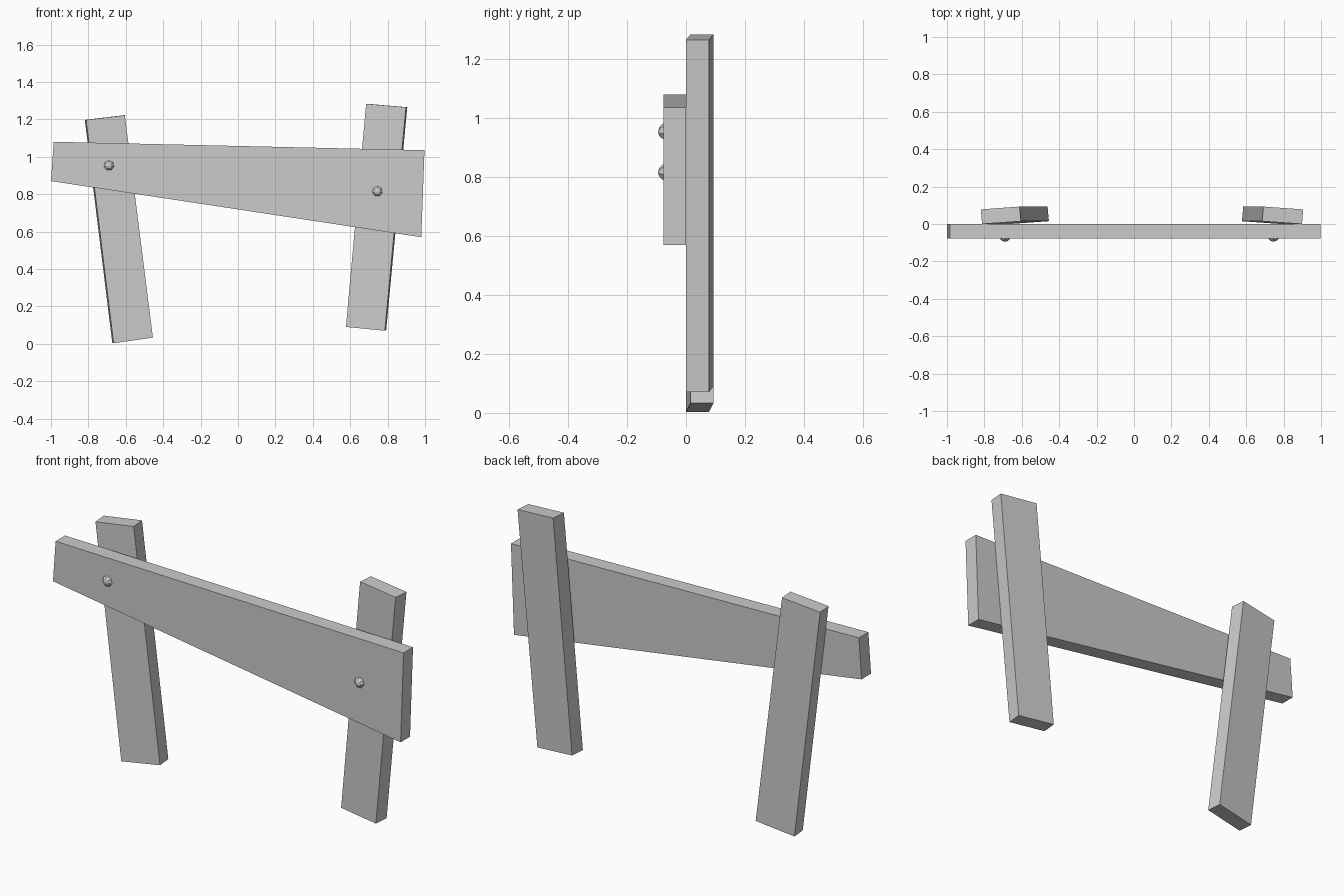
import bpy, bmesh, math
from mathutils import Vector, Matrix

cube = bpy.data.objects.get("Cube")
if cube:
    bpy.data.objects.remove(cube, do_unlink=True)

grey = bpy.data.materials.new("plain grey")
grey.use_nodes = True
grey.diffuse_color = (0.6, 0.6, 0.6, 1)
grey.node_tree.nodes["Principled BSDF"].inputs["Base Color"].default_value = (0.6, 0.6, 0.6, 1)


def add_object(name, bm):
    bmesh.ops.recalc_face_normals(bm, faces=bm.faces)
    mesh = bpy.data.meshes.new(name)
    bm.to_mesh(mesh)
    bm.free()
    mesh.materials.append(grey)
    obj = bpy.data.objects.new(name, mesh)
    bpy.context.collection.objects.link(obj)
    return obj


def plank(name, corners, depth):
    """Extrude a four-cornered front face along the depth vector."""
    bm = bmesh.new()
    face = bm.faces.new([bm.verts.new(c) for c in corners])
    new = bmesh.ops.extrude_face_region(bm, geom=[face])["geom"]
    bmesh.ops.translate(bm, vec=Vector(depth),
                        verts=[v for v in new if isinstance(v, bmesh.types.BMVert)])
    return add_object(name, bm)


# Tapered cross board
plank("cross_board", [(-1, -0.077, 0.87), (0.98, -0.077, 0.57),
                      (0.997, -0.077, 1.035), (-0.985, -0.077, 1.08)], (0, 0.077, 0))

# Leaning posts, each turned slightly outward
plank("right_post", [(-0.665, 0, 0.003), (-0.455, 0.015, 0.033),
                     (-0.605, 0.015, 1.222), (-0.812, 0, 1.197)], (-0.007, 0.078, 0))
plank("left_post", [(0.577, 0.015, 0.09), (0.785, 0, 0.07),
                    (0.898, 0, 1.265), (0.685, 0.015, 1.283)], (0.007, 0.078, 0))

# Faceted bolt heads
for name, x, z in (("right_bolt", -0.69, 0.953), ("left_bolt", 0.745, 0.815)):
    bm = bmesh.new()
    bmesh.ops.create_uvsphere(bm, u_segments=7, v_segments=6, radius=0.031,
                              matrix=Matrix.Translation((x, -0.064, z))
                              @ Matrix.Rotation(math.pi / 2, 4, "X"))
    add_object(name, bm)
